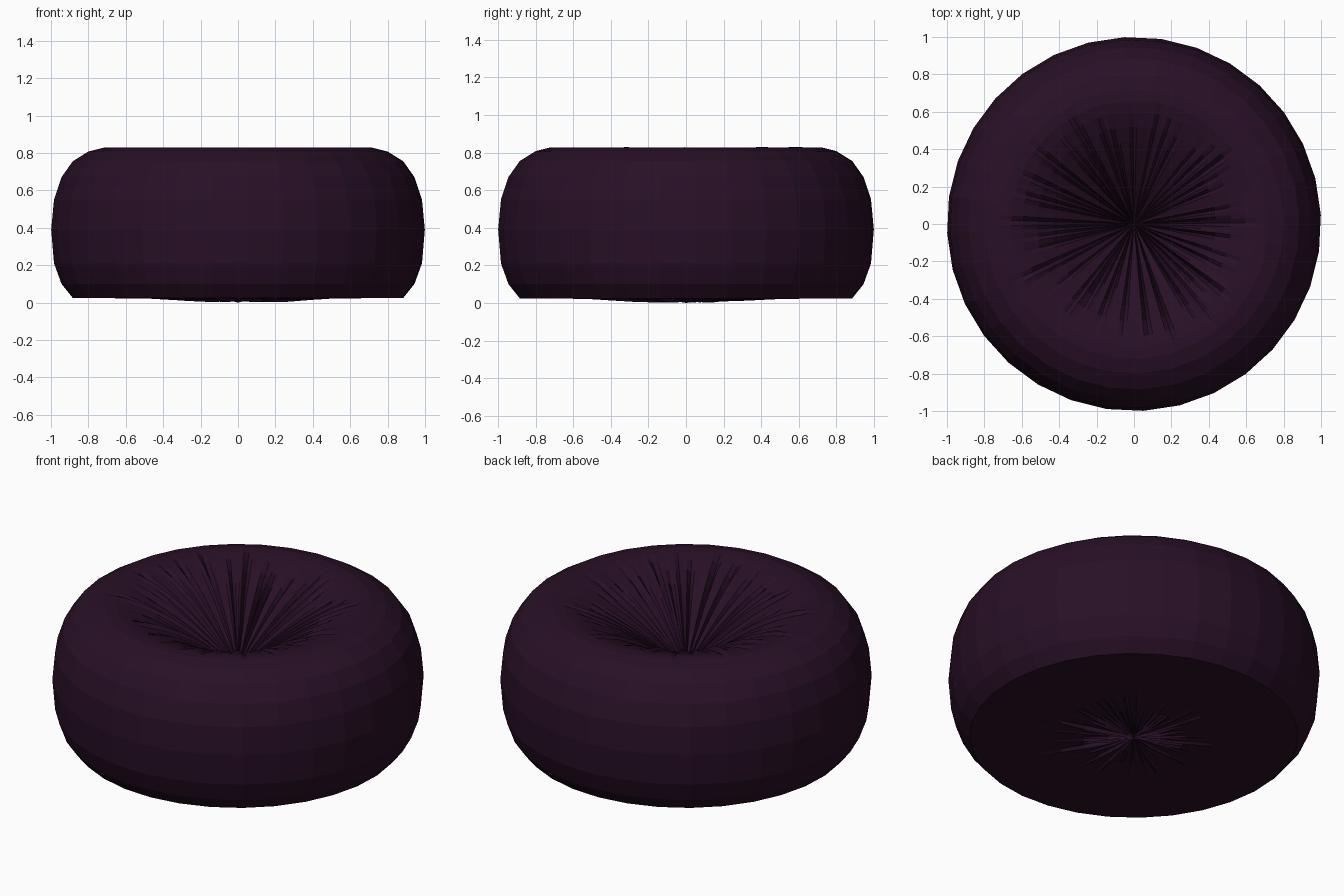
import bpy, bmesh, math, random

if "Cube" in bpy.data.objects:
    bpy.data.objects.remove(bpy.data.objects["Cube"])

random.seed(7)
SIDES, SUB = 32, 5             # coarse outer sides, fold columns per side
N = SIDES * SUB

# profile (radius, height): underside, rounded wall, rim, then pinched funnel
UNDER = [(0.04, 0.018), (0.14, 0.018), (0.28, 0.02), (0.42, 0.021), (0.54, 0.022)]
WALL = [(0.885, 0.025), (0.945, 0.10), (0.985, 0.21), (1.0, 0.39), (0.985, 0.55),
        (0.945, 0.67), (0.885, 0.755), (0.80, 0.808), (0.72, 0.828)]
FUNNEL = [(0.66, 0.826), (0.60, 0.812), (0.52, 0.783), (0.44, 0.745), (0.36, 0.70),
          (0.28, 0.65), (0.20, 0.595), (0.13, 0.545), (0.07, 0.50), (0.03, 0.475)]


def fold_columns(lo, hi, reach_lo, reach_hi):
    """Random creases: (depth, outer reach) for every angular column."""
    cols = [(0.0, 0.6)] * N
    k = 0
    while k < N:
        cols[k] = (random.uniform(lo, hi), random.uniform(reach_lo, reach_hi))
        if random.random() < 0.4:
            cols[(k + 1) % N] = (-random.uniform(lo, hi) * 0.5, cols[k][1])
        k += random.choice((3, 3, 4, 5, 6))
    return cols


def fold(col, r):
    depth, reach = col
    return depth * math.sin(math.pi * (r / reach) ** 0.8) if r < reach else 0.0


top_folds = fold_columns(0.02, 0.06, 0.52, 0.73)
under_folds = fold_columns(0.006, 0.018, 0.25, 0.54)


def chord_point(k, r):
    """Point on the coarse polygon of radius r."""
    i, t = k // SUB, (k % SUB) / SUB
    a, b = (2 * math.pi * (i + j) / SIDES + 0.05 for j in (0, 1))
    return (r * (math.cos(a) * (1 - t) + math.cos(b) * t),
            r * (math.sin(a) * (1 - t) + math.sin(b) * t))


bm = bmesh.new()
rings = []
for part, profile in (("under", UNDER), ("wall", WALL), ("funnel", FUNNEL)):
    for r, z in profile:
        ring = []
        for k in range(N):
            x, y = chord_point(k, r)
            dz = 0.0
            if part == "under":
                dz = max(-0.016, -fold(under_folds[k], r))
            elif part == "funnel":
                dz = -fold(top_folds[k], r)
            ring.append(bm.verts.new((x, y, z + dz)))
        rings.append(ring)

# skin the rings
for lower, upper in zip(rings, rings[1:]):
    for k in range(N):
        n = (k + 1) % N
        bm.faces.new((lower[k], lower[n], upper[n], upper[k]))

# close both pinched centres
for ring, z in ((rings[0], 0.0), (rings[-1], 0.46)):
    centre = bm.verts.new((0, 0, z))
    for k in range(N):
        bm.faces.new((ring[k], ring[(k + 1) % N], centre))
bmesh.ops.recalc_face_normals(bm, faces=bm.faces)

mesh = bpy.data.meshes.new("pouf_cushion")
bm.to_mesh(mesh)
bm.free()
pouf = bpy.data.objects.new("pouf_cushion", mesh)
bpy.context.collection.objects.link(pouf)

# dark plum fabric
fabric = bpy.data.materials.new("dark plum fabric")
fabric.diffuse_color = (0.021, 0.005, 0.019, 1)
fabric.use_nodes = True
fabric.node_tree.nodes["Principled BSDF"].inputs["Base Color"].default_value = fabric.diffuse_color
mesh.materials.append(fabric)
